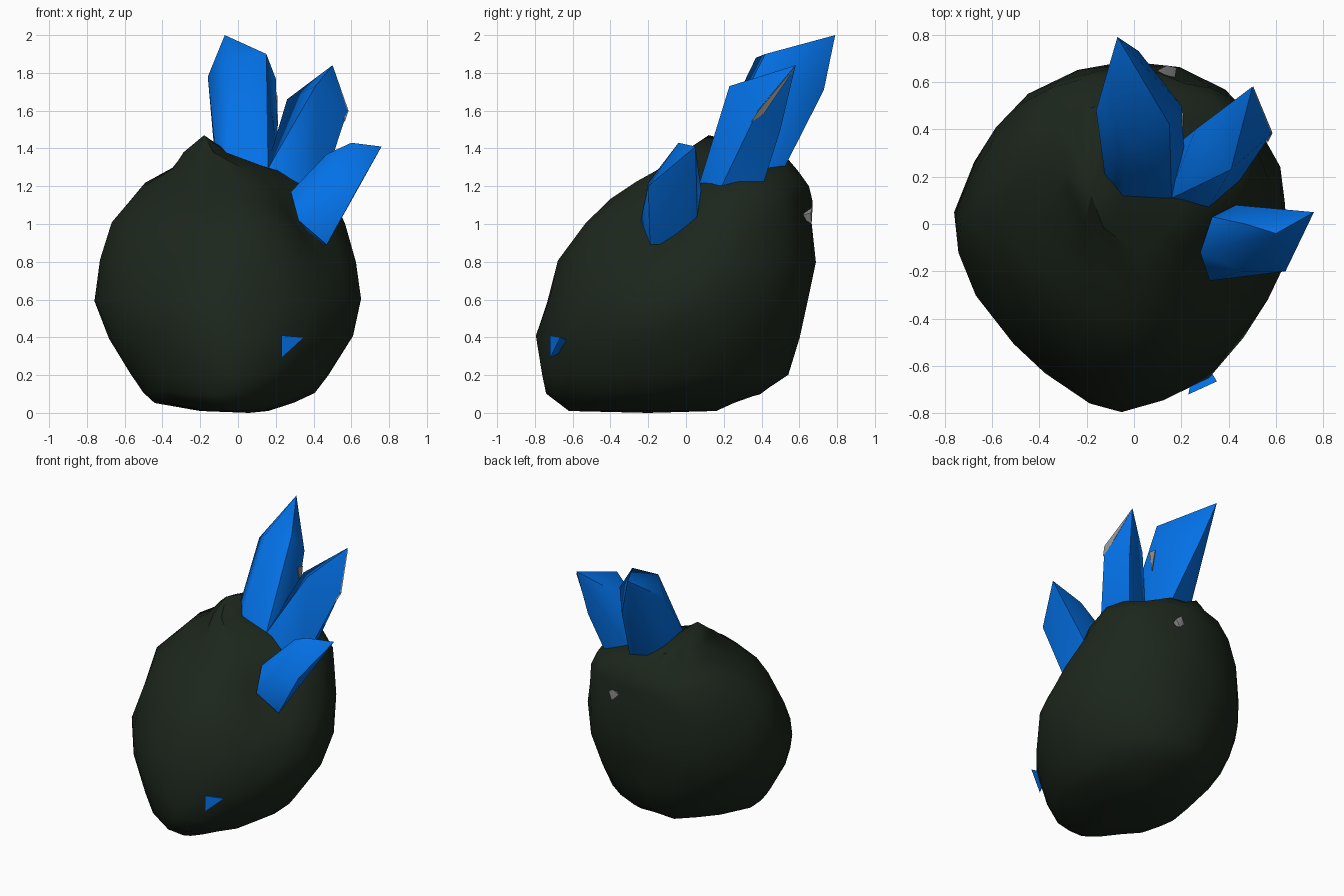
import bpy, bmesh, math, random
from mathutils import Vector

random.seed(4)
cube = bpy.data.objects.get("Cube")
if cube:
    bpy.data.objects.remove(cube, do_unlink=True)


def material(name, rgb):
    m = bpy.data.materials.new(name)
    m.use_nodes = True
    m.diffuse_color = (*rgb, 1)
    m.node_tree.nodes["Principled BSDF"].inputs["Base Color"].default_value = (*rgb, 1)
    return m


dark_stone = material("dark_green_stone", (0.012, 0.020, 0.012))
blue = material("blue_crystal", (0.001, 0.17, 0.82))
grey = material("grey_stone", (0.30, 0.30, 0.30))


def finish(name, bm, mat, angle):
    bmesh.ops.recalc_face_normals(bm, faces=bm.faces)
    mesh = bpy.data.meshes.new(name)
    bm.to_mesh(mesh)
    bm.free()
    mesh.materials.append(mat)
    ob = bpy.data.objects.new(name, mesh)
    bpy.context.collection.objects.link(ob)
    bpy.ops.object.select_all(action="DESELECT")
    ob.select_set(True)
    bpy.context.view_layer.objects.active = ob
    bpy.ops.object.shade_smooth_by_angle(angle=math.radians(angle))


def hull(name, points, mat, angle=50):
    """Faceted solid wrapped around a few corner points."""
    bm = bmesh.new()
    for p in points:
        bm.verts.new(p)
    res = bmesh.ops.convex_hull(bm, input=bm.verts)
    inside = {v for v in res["geom_interior"] if isinstance(v, bmesh.types.BMVert)}
    bmesh.ops.delete(bm, geom=list(inside), context="VERTS")
    finish(name, bm, mat, angle)


# Boulder: stacked rings given as height, x range, y range
RINGS = [
    (0.01, -0.20, 0.16, -0.62, 0.16), (0.06, -0.45, 0.31, -0.68, 0.27),
    (0.11, -0.50, 0.41, -0.73, 0.41), (0.21, -0.58, 0.49, -0.78, 0.54),
    (0.40, -0.69, 0.60, -0.79, 0.60), (0.60, -0.76, 0.65, -0.74, 0.65),
    (0.80, -0.72, 0.64, -0.67, 0.69), (1.00, -0.67, 0.59, -0.55, 0.68),
    (1.12, -0.58, 0.54, -0.40, 0.67), (1.21, -0.49, 0.47, -0.27, 0.65),
    (1.29, -0.35, 0.24, -0.15, 0.59), (1.37, -0.28, -0.02, -0.03, 0.50),
]
SIDES = 20
DENTS = [  # centre, radius, depth
    (Vector((0.46, -0.16, 1.05)), 0.40, 0.18),
    (Vector((0.57, 0.42, 0.95)), 0.17, 0.07),
    (Vector((0.55, 0.40, 0.45)), 0.15, 0.05),
    (Vector((0.22, 0.66, 1.10)), 0.16, 0.06),
]


def roundness(a):
    """Flatter corners at the front left, fuller ones at the back right."""
    if math.sin(a) > 0:
        return 0.9 if math.cos(a) > 0 else 1.02
    return 1.13 if math.cos(a) > 0 else 1.25


def power(c, e):
    return math.copysign(abs(c) ** e, c)


bm = bmesh.new()
rows = []
for i, (z, x0, x1, y0, y1) in enumerate(RINGS):
    row = []
    for k in range(SIDES):
        a = math.tau * (k + 0.5 * (i % 2)) / SIDES
        e = roundness(a)
        p = Vector(((x0 + x1) / 2 + (x1 - x0) / 2 * power(math.cos(a), e),
                    (y0 + y1) / 2 + (y1 - y0) / 2 * power(math.sin(a), e), z))
        if i > 0:
            p += Vector([random.uniform(-0.012, 0.012) for _ in range(3)])
        for c, r, depth in DENTS:
            d = (p - c).length
            if d < r:
                p += (Vector((0, 0, 0.65)) - p).normalized() * depth * (1 - d / r)
        row.append(bm.verts.new(p))
    rows.append(row)
for i in range(len(rows) - 1):
    low, up = rows[i], rows[i + 1]
    for k in range(SIDES):
        n = (k + 1) % SIDES
        if i % 2:
            bm.faces.new((low[k], low[n], up[n]))
            bm.faces.new((low[k], up[n], up[k]))
        else:
            bm.faces.new((low[k], low[n], up[k]))
            bm.faces.new((low[n], up[n], up[k]))
for row, tip in ((rows[0], (0.06, -0.2, 0)), (rows[-1], (-0.18, 0.12, 1.47))):
    c = bm.verts.new(tip)
    for k in range(SIDES):
        bm.faces.new((row[k], row[(k + 1) % SIDES], c))
finish("boulder", bm, dark_stone, 40)

# Tall crystal leaning backwards
hull("tall_crystal", [
    (-0.07, 0.79, 2.0), (0.15, 0.42, 1.9), (-0.03, 0.37, 1.88), (-0.16, 0.48, 1.78),
    (0.20, 0.50, 1.77), (0.02, 0.73, 1.71), (-0.12, 0.18, 1.38), (-0.05, 0.09, 1.3),
    (0.16, 0.08, 1.24), (0.22, 0.20, 1.2), (0.14, 0.42, 1.1), (-0.10, 0.38, 1.1)], blue)

# Middle crystal leaning back and outwards
hull("middle_crystal", [
    (0.50, 0.58, 1.84), (0.41, 0.23, 1.73), (0.58, 0.38, 1.6), (0.26, 0.40, 1.66),
    (0.46, 0.50, 1.5), (0.14, 0.10, 1.26), (0.31, 0.06, 1.18), (0.43, 0.16, 1.14),
    (0.36, 0.38, 1.12), (0.16, 0.32, 1.12)], blue)

# Short crystal on the left side
hull("short_crystal", [
    (0.76, 0.05, 1.41), (0.60, -0.04, 1.43), (0.47, 0.00, 1.37), (0.64, -0.20, 1.2),
    (0.47, -0.19, 0.89), (0.32, -0.24, 1.02), (0.28, -0.12, 1.17), (0.33, 0.03, 1.22),
    (0.45, -0.20, 1.22), (0.43, 0.08, 1.18), (0.50, 0.06, 1.05), (0.42, 0.0, 0.9)], blue)

# Small shard set in the lower front
hull("small_shard", [
    (0.23, -0.72, 0.41), (0.35, -0.665, 0.40), (0.23, -0.72, 0.29),
    (0.25, -0.60, 0.38), (0.30, -0.58, 0.36)], blue)

# Grey vein along the outer edge of the middle crystal
hull("grey_vein", [
    (0.503, 0.583, 1.835), (0.585, 0.385, 1.60), (0.565, 0.345, 1.54), (0.565, 0.41, 1.58),
    (0.50, 0.52, 1.78), (0.56, 0.37, 1.59)], grey)

# Grey chip on the side of the tall crystal
hull("grey_chip", [
    (0.208, 0.41, 1.68), (0.208, 0.47, 1.67), (0.212, 0.44, 1.52),
    (0.202, 0.41, 1.68), (0.202, 0.47, 1.67), (0.206, 0.44, 1.52)], grey)

# Grey pebble lodged in the back
hull("grey_pebble", [
    (0.10, 0.65, 1.05), (0.14, 0.67, 1.09), (0.18, 0.66, 1.06), (0.15, 0.665, 1.00),
    (0.12, 0.60, 1.04), (0.17, 0.60, 1.04)], grey)
